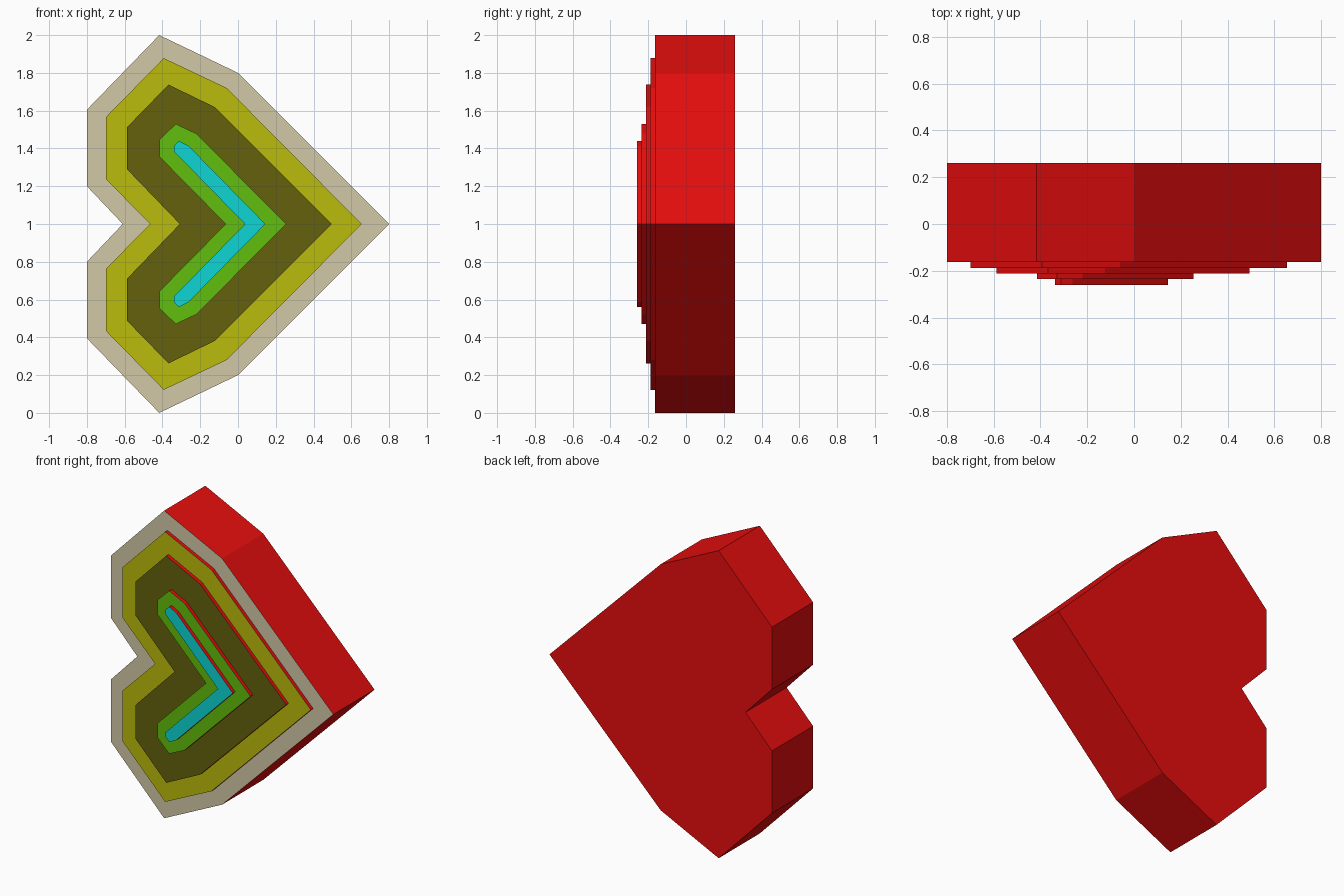
import bpy
import bmesh

cube = bpy.data.objects.get("Cube")
if cube:
    bpy.data.objects.remove(cube, do_unlink=True)


def make_material(name, color):
    mat = bpy.data.materials.new(name)
    mat.use_nodes = True
    mat.diffuse_color = (*color, 1)
    mat.node_tree.nodes["Principled BSDF"].inputs["Base Color"].default_value = (*color, 1)
    return mat


red = make_material("red", (0.8, 0.004, 0.004))
BACK = 0.26


def heart_plate(name, front, back, half, face_material):
    """Extrude a mirrored half outline; red all over except the front face."""
    mirrored = [(x, -z) for x, z in reversed(half[1:-1])]
    bm = bmesh.new()
    verts = [bm.verts.new((x, front, 1 + z)) for x, z in half + mirrored]
    face = bm.faces.new(verts)
    result = bmesh.ops.extrude_face_region(bm, geom=[face], use_keep_orig=True)
    for v in result["geom"]:
        if isinstance(v, bmesh.types.BMVert):
            v.co.y = back
    bmesh.ops.recalc_face_normals(bm, faces=bm.faces)
    bm.normal_update()
    for f in bm.faces:
        f.material_index = 1 if f.normal.y < -0.9 else 0
    mesh = bpy.data.meshes.new(name)
    bm.to_mesh(mesh)
    bm.free()
    mesh.materials.append(red)
    mesh.materials.append(face_material)
    obj = bpy.data.objects.new(name, mesh)
    bpy.context.collection.objects.link(obj)


# Upper half outlines, from the point on the right round to the notch
layers = [
    ("heart_body", make_material("beige", (0.65, 0.58, 0.39)),
     [(0.8, 0), (0, 0.8), (-0.417, 1), (-0.8, 0.605), (-0.8, 0.2), (-0.61, 0)]),
    ("outer_step", make_material("yellow", (0.5, 0.5, 0.004)),
     [(0.655, 0), (-0.06, 0.72), (-0.393, 0.878), (-0.7, 0.565), (-0.7, 0.238), (-0.465, 0)]),
    ("middle_step", make_material("dark_olive", (0.13, 0.12, 0.004)),
     [(0.495, 0), (-0.125, 0.62), (-0.368, 0.738), (-0.588, 0.512), (-0.588, 0.29), (-0.308, 0)]),
    ("inner_step", make_material("green", (0.12, 0.52, 0.004)),
     [(0.255, 0), (-0.22, 0.478), (-0.33, 0.53), (-0.415, 0.446), (-0.415, 0.355), (-0.065, 0)]),
    ("centre_chevron", make_material("cyan", (0.004, 0.66, 0.66)),
     [(0.145, 0), (-0.262, 0.414), (-0.312, 0.44), (-0.338, 0.415), (-0.338, 0.383), (0.037, 0)]),
]

# Each step stands slightly proud of the one behind it
front = -0.163
back = BACK
for name, mat, half in layers:
    heart_plate(name, front, back, half, mat)
    back = front
    front -= 0.0243
